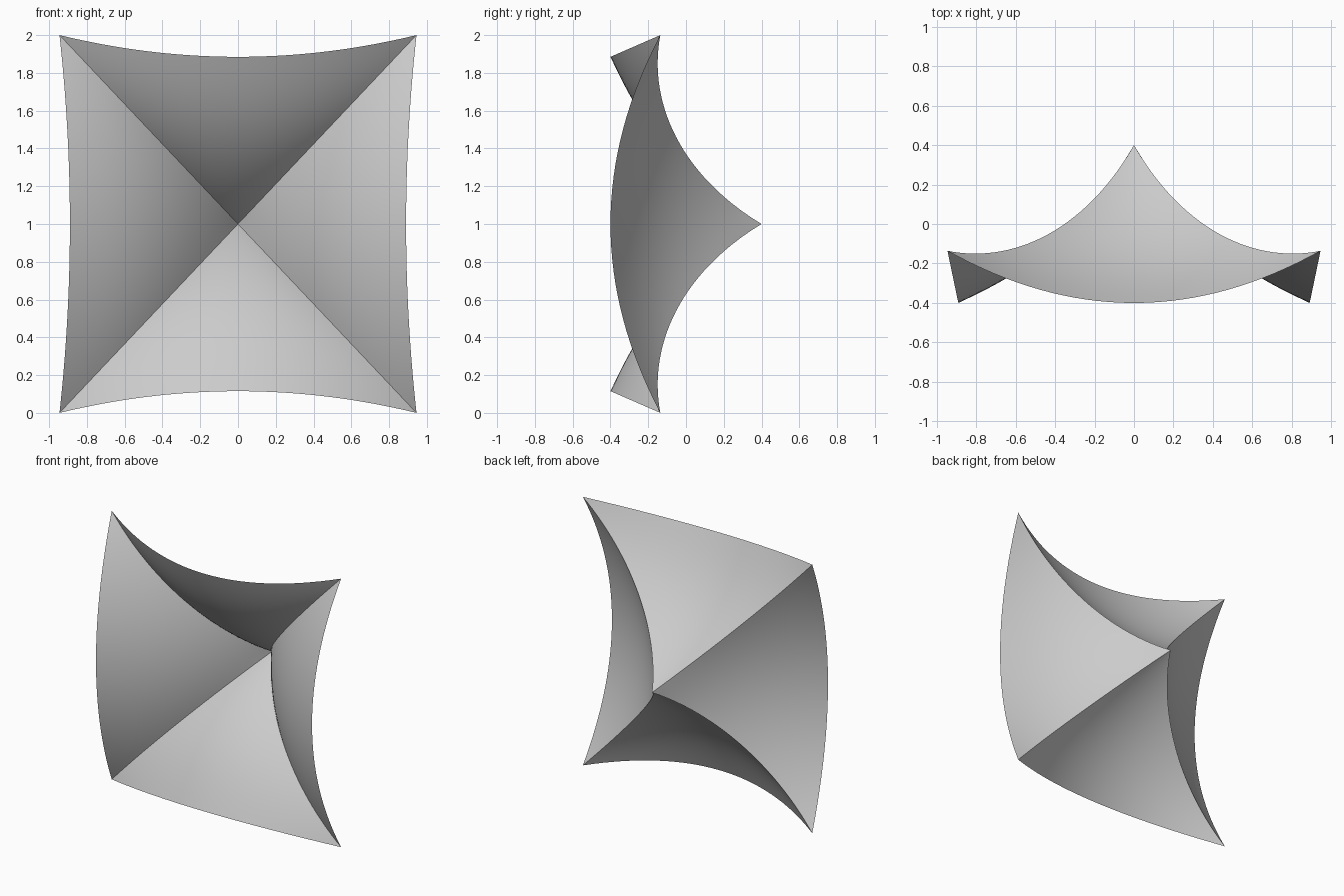
import bpy, bmesh, math

if "Cube" in bpy.data.objects:
    bpy.data.objects.remove(bpy.data.objects["Cube"])

HALF_W, HALF_H = 0.945, 1.0      # corner half extents
MID_X, MID_Z = 0.89, 0.885       # reach of the edge midpoints
ROWS, COLS = 28, 32


def ridge_depth(t):
    """Circular arc from the apex to a corner."""
    d = 1.376 * t
    return 1.37 - math.sqrt(1.52 ** 2 - (1.17 - d) ** 2)


def valley_depth(t):
    """Curve from the apex to the middle of an outer edge."""
    r = 0.885 * t
    return 0.4 + r * (-1.35 + 0.867 * (r - 0.3) - 0.463 * (r - 0.3) * (r - 0.66))


def panel(bm, horizontal, sign):
    """One curved triangular sail between two ridges."""
    half, mid, reach = (HALF_W, MID_Z, HALF_H) if horizontal else (HALF_H, MID_X, HALF_W)

    def point(t, s):
        side = half * t * s
        out = sign * t * (mid + (reach - mid) * s * s)
        y = valley_depth(t) + (ridge_depth(t) - valley_depth(t)) * s * s
        return (side, y, 1 + out) if horizontal else (out, y, 1 + side)

    apex = bm.verts.new((0, 0.4, 1))
    rows = [[bm.verts.new(point(i / ROWS, 2 * j / COLS - 1)) for j in range(COLS + 1)]
            for i in range(1, ROWS + 1)]
    flip = horizontal == (sign < 0)
    faces = [[apex, rows[0][j], rows[0][j + 1]] for j in range(COLS)]
    for a, b in zip(rows, rows[1:]):
        faces += [[a[j], b[j], b[j + 1], a[j + 1]] for j in range(COLS)]
    for f in faces:
        bm.faces.new(f[::-1] if flip else f)


# Four sails joined along the diagonal ridges
bm = bmesh.new()
for horizontal in (True, False):
    for sign in (1, -1):
        panel(bm, horizontal, sign)
bmesh.ops.remove_doubles(bm, verts=bm.verts, dist=0.0005)
bmesh.ops.recalc_face_normals(bm, faces=bm.faces)
# Outer side faces the front
if sum(f.normal.y * f.calc_area() for f in bm.faces) > 0:
    bmesh.ops.reverse_faces(bm, faces=bm.faces)
mesh = bpy.data.meshes.new("sail_canopy")
bm.to_mesh(mesh)
bm.free()

canopy = bpy.data.objects.new("sail_canopy", mesh)
bpy.context.collection.objects.link(canopy)
grey = bpy.data.materials.new("light_grey")
grey.diffuse_color = (0.6, 0.6, 0.6, 1)
grey.use_nodes = True
grey.node_tree.nodes["Principled BSDF"].inputs["Base Color"].default_value = grey.diffuse_color
mesh.materials.append(grey)

# Smooth sails with sharp ridges
bpy.context.view_layer.objects.active = canopy
canopy.select_set(True)
bpy.ops.object.shade_smooth_by_angle(angle=math.radians(25))
